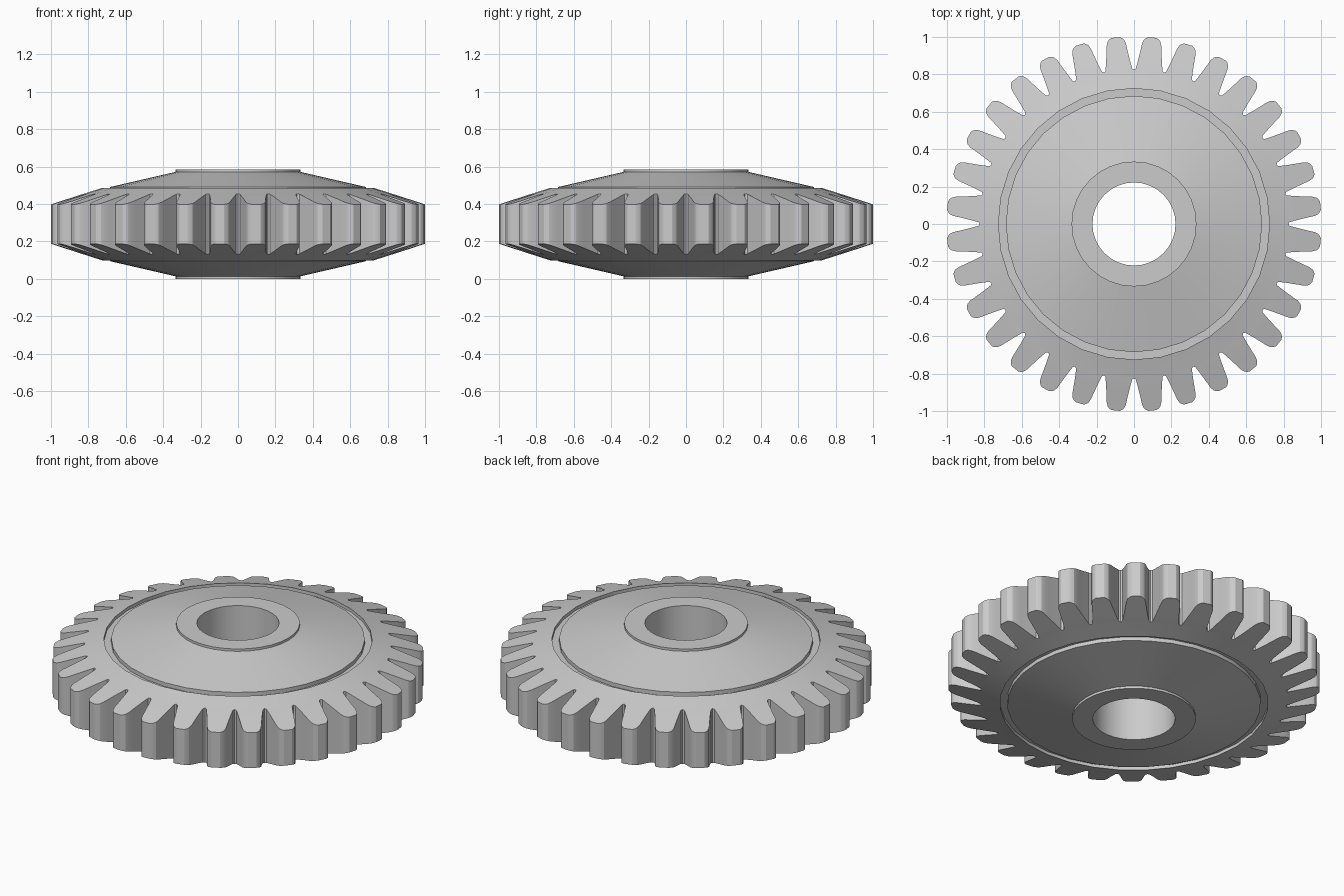
import bpy, bmesh
from math import sin, cos, pi

if "Cube" in bpy.data.objects:
    bpy.data.objects.remove(bpy.data.objects["Cube"])

TEETH = 32
PITCH = 2 * pi / TEETH
MID = 0.293  # mid-plane height

# Half section from bore to tooth roots: (radius, height above mid-plane)
SECTION = [(0.222, 0.293), (0.334, 0.293), (0.334, 0.279), (0.685, 0.198),
           (0.685, 0.175), (0.725, 0.175), (0.725, 0.194)]
# Tooth flank from root to tip: (radius, half width of the gap)
FLANK = [(0.825, 0.0), (0.832, 0.010), (0.88, 0.023), (0.93, 0.035),
         (0.965, 0.043), (0.985, 0.052), (0.996, 0.064), (1.002, 0.076)]


def rim_height(r):
    return 0.194 - (r - 0.725) * 0.088 / 0.275


bm = bmesh.new()


def vert(r, a, z):
    return bm.verts.new((r * cos(a), r * sin(a), MID + z))


for i in range(TEETH):
    a0, a1 = i * PITCH, (i + 1) * PITCH
    sides = []
    for s in (1, -1):
        # Lathed hub, web and groove, then the tooth on the sloping rim
        left = [vert(r, a0, s * z) for r, z in SECTION]
        right = [vert(r, a1, s * z) for r, z in SECTION]
        left += [vert(r, a0 + g / r, s * rim_height(r)) for r, g in FLANK]
        right += [vert(r, a1 - g / r, s * rim_height(r)) for r, g in FLANK]
        for k in range(len(left) - 1):
            bm.faces.new((left[k], left[k + 1], right[k + 1], right[k]))
        sides.append((left, right))
    (tl, tr), (bl, br) = sides
    # Bore wall, tooth flanks and tooth tip
    bm.faces.new((tl[0], tr[0], br[0], bl[0]))
    bm.faces.new((tl[-1], tr[-1], br[-1], bl[-1]))
    for t, b in ((tl, bl), (tr, br)):
        for k in range(len(SECTION), len(t) - 1):
            bm.faces.new((t[k], t[k + 1], b[k + 1], b[k]))

bmesh.ops.remove_doubles(bm, verts=bm.verts, dist=1e-4)
bmesh.ops.recalc_face_normals(bm, faces=bm.faces)
mesh = bpy.data.meshes.new("gear_wheel")
bm.to_mesh(mesh)
bm.free()

gear = bpy.data.objects.new("gear_wheel", mesh)
bpy.context.collection.objects.link(gear)
bpy.context.view_layer.objects.active = gear
gear.select_set(True)
bpy.ops.object.shade_smooth_by_angle(angle=0.35)
